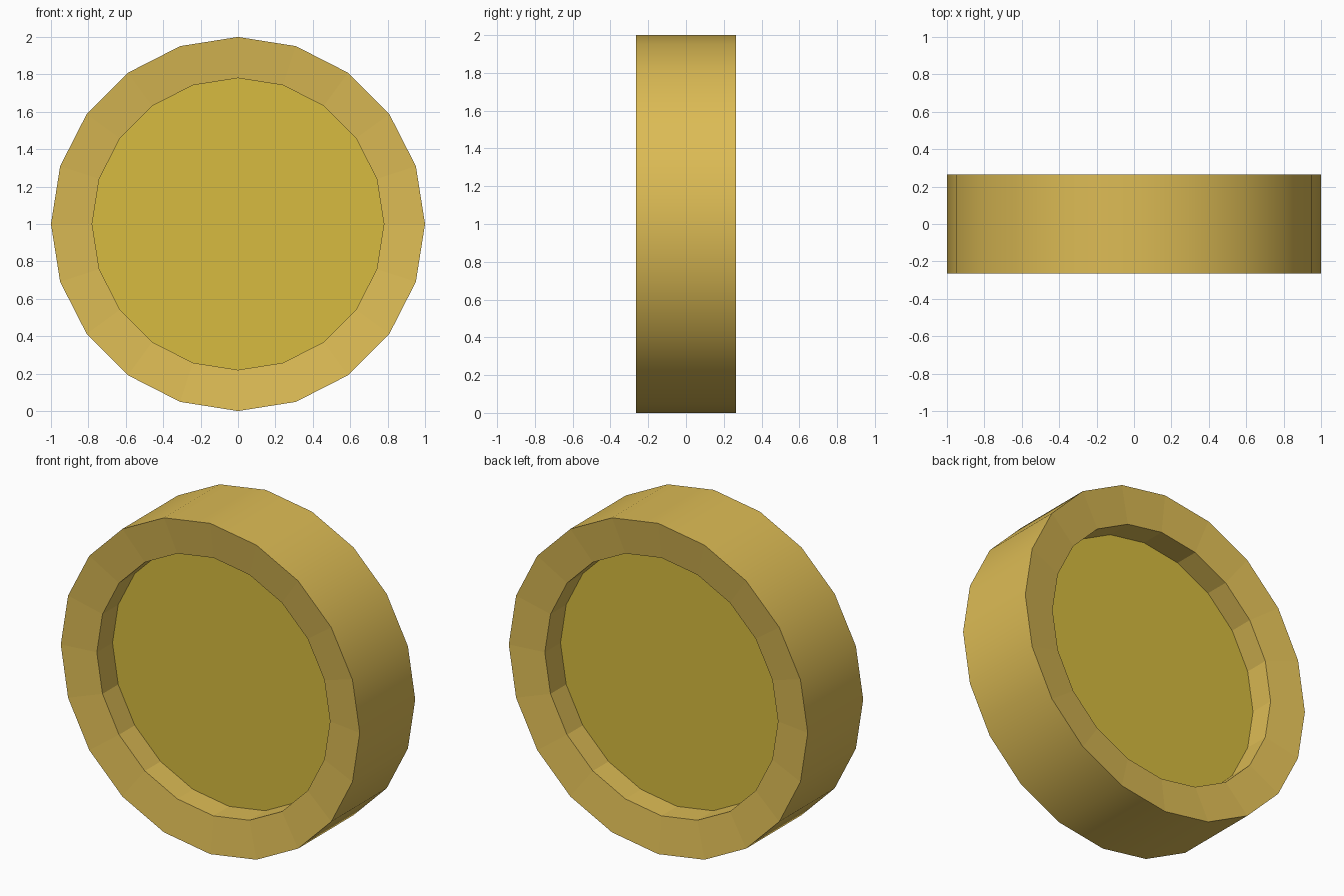
import bpy, bmesh
from math import sin, cos, pi

if "Cube" in bpy.data.objects:
    bpy.data.objects.remove(bpy.data.objects["Cube"])

SIDES = 20
HALF, LIP, FLOOR = 0.265, 0.235, 0.085   # y of outer edge, inner lip, recessed face
R_OUT, R_IN = 1.0, 0.78


def material(name, color):
    m = bpy.data.materials.new(name)
    m.diffuse_color = color
    m.use_nodes = True
    m.node_tree.nodes["Principled BSDF"].inputs["Base Color"].default_value = m.diffuse_color
    return m


def ring(bm, r, y):
    return [bm.verts.new((r * cos(2 * pi * i / SIDES), y,
                          1 + r * sin(2 * pi * i / SIDES))) for i in range(SIDES)]


def bridge(bm, a, b, smooth=False):
    for i in range(SIDES):
        j = (i + 1) % SIDES
        bm.faces.new((a[i], a[j], b[j], b[i])).smooth = smooth


# Coin profile from front recess, round the rim, to back recess
bm = bmesh.new()
profile = [(R_IN, -FLOOR), (R_IN, -LIP), (R_OUT, -HALF),
           (R_OUT, HALF), (R_IN, LIP), (R_IN, FLOOR)]
rings = [ring(bm, r, y) for r, y in profile]
for k in range(len(rings) - 1):
    bridge(bm, rings[k], rings[k + 1], smooth=(k == 2))

# Recessed faces, front and back
for loop in (rings[0], rings[-1]):
    bm.faces.new(loop).material_index = 1

bmesh.ops.recalc_face_normals(bm, faces=bm.faces)

# Crisp edges at every corner except around the smooth outer band
for e in bm.edges:
    e.smooth = all(f.smooth for f in e.link_faces)

mesh = bpy.data.meshes.new("coin")
bm.to_mesh(mesh)
bm.free()
mesh.materials.append(material("rim_gold", (0.72, 0.50, 0.09, 1)))
mesh.materials.append(material("face_gold", (0.68, 0.50, 0.05, 1)))
coin = bpy.data.objects.new("coin", mesh)
bpy.context.collection.objects.link(coin)
